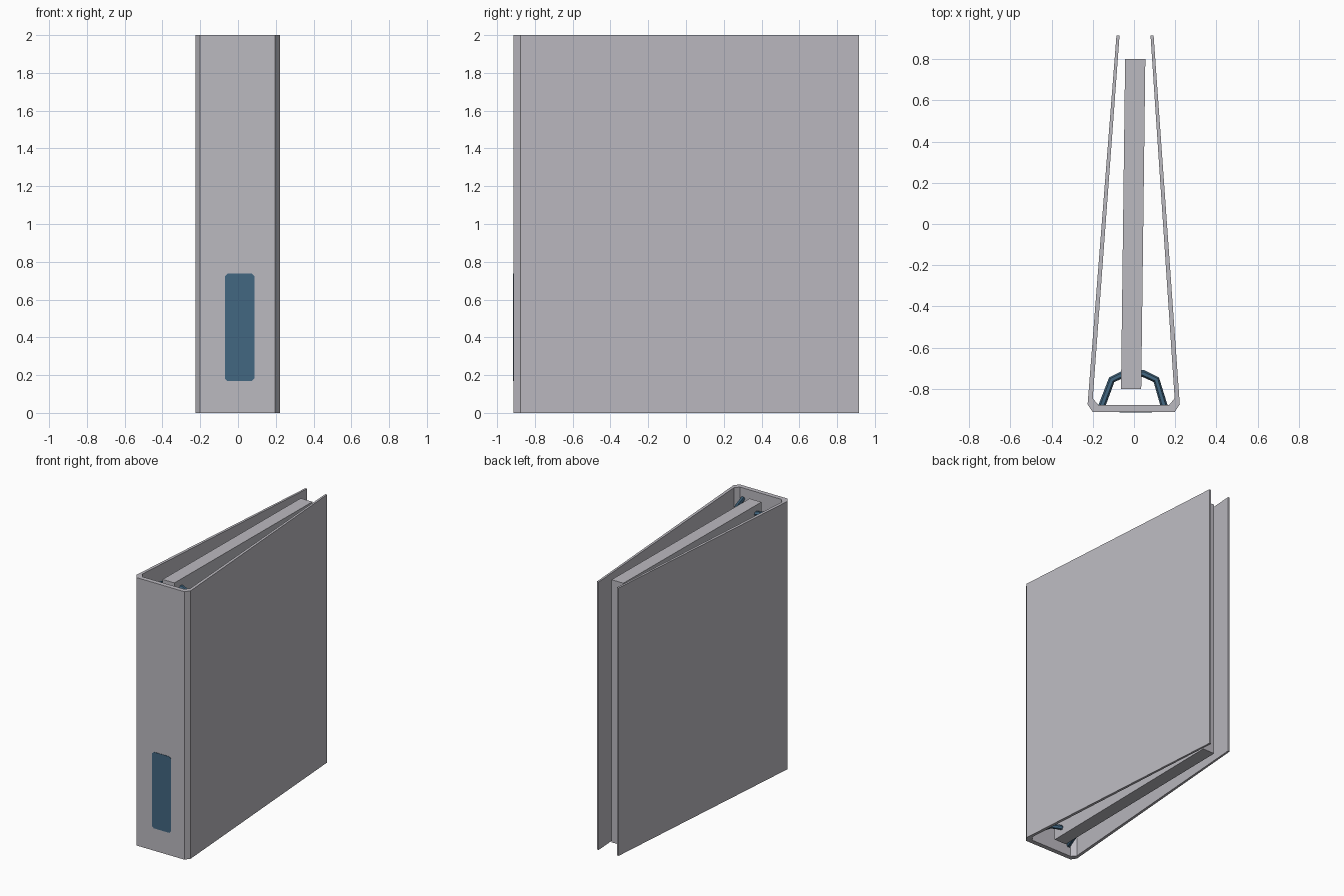
import bpy, bmesh, math

if "Cube" in bpy.data.objects:
    bpy.data.objects.remove(bpy.data.objects["Cube"])


def material(name, rgb):
    m = bpy.data.materials.new(name)
    m.diffuse_color = (*rgb, 1)
    m.use_nodes = True
    m.node_tree.nodes["Principled BSDF"].inputs["Base Color"].default_value = m.diffuse_color
    return m


GREY = material("light grey", (0.50, 0.49, 0.53))
BLUE = material("dark blue", (0.055, 0.135, 0.22))


def prism(name, outline, low, high, mat, axis="z"):
    """Extrude a closed 2D outline along z, or an x-z outline along y."""
    place = (lambda p, h: (p[0], p[1], h)) if axis == "z" else (lambda p, h: (p[0], h, p[1]))
    bm = bmesh.new()
    a = [bm.verts.new(place(p, low)) for p in outline]
    b = [bm.verts.new(place(p, high)) for p in outline]
    n = len(outline)
    bm.faces.new(a)
    bm.faces.new(b)
    for i in range(n):
        j = (i + 1) % n
        bm.faces.new((a[i], a[j], b[j], b[i]))
    bmesh.ops.recalc_face_normals(bm, faces=bm.faces)
    mesh = bpy.data.meshes.new(name)
    bm.to_mesh(mesh)
    bm.free()
    mesh.materials.append(mat)
    ob = bpy.data.objects.new(name, mesh)
    bpy.context.collection.objects.link(ob)
    return ob


# Folded cover: two tapering boards joined by a chamfered spine
cover = [(-0.085, 0.915), (-0.225, -0.875), (-0.2, -0.912), (0.197, -0.912),
         (0.222, -0.875), (0.095, 0.915), (0.08, 0.915), (0.197, -0.845),
         (0.17, -0.878), (-0.173, -0.878), (-0.2, -0.845), (-0.07, 0.915)]
prism("cover", cover, 0, 2, GREY)

# Slightly skewed block of paper
prism("paper_block", [(-0.063, -0.8), (0.035, -0.8), (0.055, 0.8), (-0.043, 0.8)],
      0.02, 1.98, GREY)

# Spine label with clipped corners
x0, x1, z0, z1, c = -0.07, 0.087, 0.168, 0.737, 0.014
label = [(x0 + c, z0), (x1 - c, z0), (x1, z0 + c), (x1, z1 - c),
         (x1 - c, z1), (x0 + c, z1), (x0, z1 - c), (x0, z0 + c)]
prism("spine_label", label, -0.915, -0.911, BLUE, "y")

# Binder rings: angular arches from the spine through the paper
arch = [(-0.157, -0.885), (-0.108, -0.755), (-0.045, -0.725),
        (0.045, -0.725), (0.108, -0.755), (0.147, -0.885)]
for i, z in enumerate((0.08, 1.0, 1.92)):
    curve = bpy.data.curves.new(f"ring_{i + 1}", "CURVE")
    curve.dimensions = "3D"
    curve.bevel_depth = 0.017
    curve.bevel_resolution = 1
    curve.use_fill_caps = True
    s = curve.splines.new("POLY")
    s.points.add(len(arch) - 1)
    s.use_smooth = False
    for p, (x, y) in zip(s.points, arch):
        p.co = (x, y, z, 1)
    curve.materials.append(BLUE)
    bpy.context.collection.objects.link(bpy.data.objects.new(f"ring_{i + 1}", curve))
